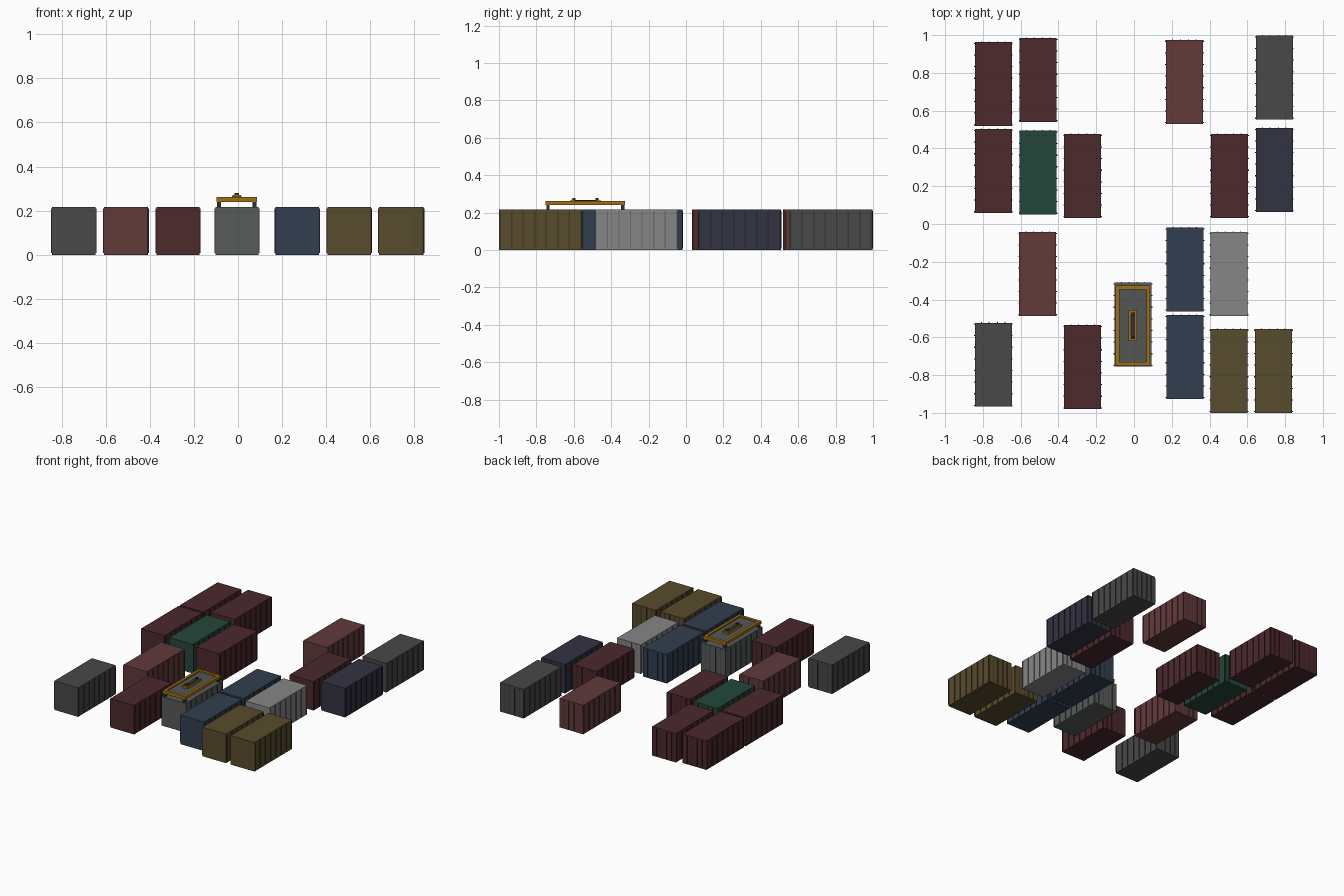
import bpy, bmesh
from mathutils import Matrix, Vector

if "Cube" in bpy.data.objects:
    bpy.data.objects.remove(bpy.data.objects["Cube"])

W, L, H = 0.196, 0.444, 0.217      # container body size
RIB = 0.0045                       # how far the side ribs stand out


def linear(c):
    return tuple((v / 255 / 12.92) if v < 11 else ((v / 255 + 0.055) / 1.055) ** 2.4 for v in c)


def material(name, rgb, shade=1.0):
    m = bpy.data.materials.new(name)
    m.diffuse_color = tuple(v * shade for v in linear(rgb)) + (1,)
    m.use_nodes = True
    m.node_tree.nodes["Principled BSDF"].inputs["Base Color"].default_value = m.diffuse_color
    return m


COLOURS = {
    "maroon": (76, 41, 44), "brick": (98, 58, 58), "green": (36, 70, 58),
    "navy": (50, 51, 66), "blue": (50, 63, 80), "olive": (89, 75, 45),
    "charcoal": (72, 72, 72), "grey": (88, 90, 90), "silver": (134, 134, 134),
}
MATS = {n: (material(n, c), material(n + "_rib", c, 0.6)) for n, c in COLOURS.items()}
YELLOW = material("yellow_paint", (160, 112, 22))
DARK = material("dark_steel", (45, 47, 50))
STEEL = material("deck_steel", (84, 86, 86))


def add_box(bm, centre, size, slot=0):
    mat = Matrix.Translation(Vector(centre)) @ Matrix.Diagonal((*size, 1))
    verts = bmesh.ops.create_cube(bm, size=1, matrix=mat)["verts"]
    for f in {f for v in verts for f in v.link_faces}:
        f.material_index = slot


def finish(bm, name, mats, location):
    me = bpy.data.meshes.new(name)
    bm.to_mesh(me)
    bm.free()
    for m in mats:
        me.materials.append(m)
    ob = bpy.data.objects.new(name, me)
    ob.location = location
    bpy.context.collection.objects.link(ob)
    return ob


def container(name, colour, x, y):
    bm = bmesh.new()
    add_box(bm, (0, 0, H / 2), (W, L, H))
    # vertical ribs along both long sides
    for side in (-1, 1):
        for i in range(8):
            add_box(bm, (side * W / 2, (i - 3.5) * 0.0615, H / 2),
                    (RIB * 2, 0.006, H - 0.016), 1)
    # door locking bars on the back end
    for dx in (-0.062, -0.022, 0.022, 0.062):
        add_box(bm, (dx, L / 2, H / 2), (0.005, 0.006, H - 0.016), 1)
    return finish(bm, name, MATS[colour], (x, y, 0))


LAYOUT = [
    ("maroon", -0.745, 0.741), ("maroon", -0.507, 0.762), ("maroon", -0.745, 0.28),
    ("green", -0.507, 0.272), ("maroon", -0.272, 0.254), ("brick", 0.267, 0.752),
    ("charcoal", 0.743, 0.775), ("maroon", 0.505, 0.254), ("navy", 0.743, 0.286),
    ("brick", -0.51, -0.265), ("blue", 0.27, -0.241), ("silver", 0.503, -0.265),
    ("charcoal", -0.745, -0.745), ("maroon", -0.272, -0.758), ("grey", -0.005, -0.533),
    ("blue", 0.27, -0.704), ("olive", 0.503, -0.778), ("olive", 0.738, -0.778),
]
for n, (col, x, y) in enumerate(LAYOUT, 1):
    container(f"container_{n:02d}", col, x, y)

# lifting spreader resting on the middle container
AT = (-0.006, -0.538, 0)
FX, FY, T = 0.184, 0.424, 0.02

bm = bmesh.new()
for s in (-1, 1):
    add_box(bm, (s * (FX - T) / 2, 0, 0.251), (T, FY, 0.022))
    add_box(bm, (0, s * (FY - T) / 2, 0.251), (FX - 2 * T, T, 0.022))
finish(bm, "spreader_frame", [YELLOW], AT)

bm = bmesh.new()
add_box(bm, (0, 0, 0.247), (FX - 2 * T, FY - 2 * T, 0.01))
finish(bm, "spreader_deck", [STEEL], AT)

# corner twist-lock legs
bm = bmesh.new()
for sx in (-1, 1):
    for sy in (-1, 1):
        add_box(bm, (sx * 0.08, sy * 0.2, 0.228), (0.018, 0.018, 0.026))
finish(bm, "spreader_legs", [DARK], AT)

# lifting head: yellow base, raised end blocks and steel sheaves
bm = bmesh.new()
add_box(bm, (0, 0, 0.258), (0.044, 0.165, 0.016))
for s in (-1, 1):
    add_box(bm, (0, s * 0.066, 0.265), (0.038, 0.014, 0.012))
finish(bm, "lifting_head", [YELLOW], AT)

bm = bmesh.new()
for s in (-1, 1):
    add_box(bm, (0, s * 0.062, 0.271), (0.02, 0.016, 0.016))
add_box(bm, (0, 0, 0.267), (0.024, 0.11, 0.004))
finish(bm, "lifting_sheaves", [DARK], AT)
